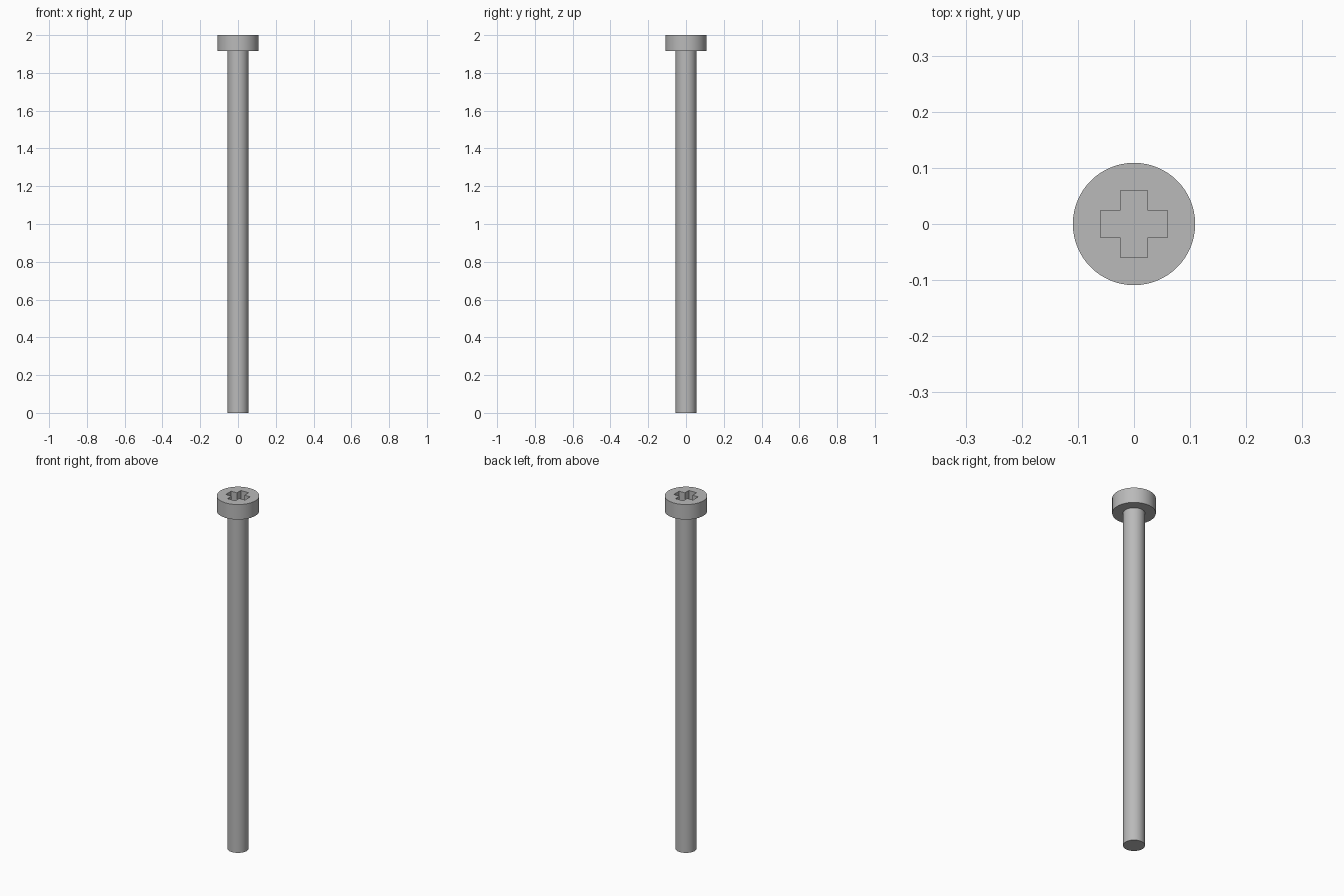
import bpy
import bmesh
import math

default_cube = bpy.data.objects.get("Cube")
if default_cube:
    bpy.data.objects.remove(default_cube, do_unlink=True)

HEIGHT = 2.0
HEAD_BASE = 1.915
HEAD_RADIUS = 0.109
SHAFT_RADIUS = 0.055
ARM_LENGTH = 0.06
ARM_HALF_WIDTH = 0.024
RECESS_DEPTH = 0.05

# Plain steel
steel = bpy.data.materials.new("grey_steel")
steel.use_nodes = True
colour = (0.49, 0.49, 0.49, 1.0)
steel.diffuse_color = colour
steel.node_tree.nodes["Principled BSDF"].inputs["Base Color"].default_value = colour


def cylinder(name, radius, bottom, top):
    bpy.ops.mesh.primitive_cylinder_add(
        vertices=64, radius=radius, depth=top - bottom,
        location=(0, 0, (bottom + top) / 2))
    obj = bpy.context.object
    obj.name = name
    obj.data.materials.append(steel)
    return obj


def cross_prism(name, arm, half, bottom, top):
    bm = bmesh.new()
    outline = []
    for quarter in range(4):
        c, s = round(math.cos(quarter * math.pi / 2)), round(math.sin(quarter * math.pi / 2))
        for x, y in ((arm, -half), (arm, half), (half, half)):
            outline.append(bm.verts.new((c * x - s * y, s * x + c * y, bottom)))
    face = bm.faces.new(outline)
    grown = bmesh.ops.extrude_face_region(bm, geom=[face])["geom"]
    bmesh.ops.translate(bm, vec=(0, 0, top - bottom),
                        verts=[g for g in grown if isinstance(g, bmesh.types.BMVert)])
    bmesh.ops.recalc_face_normals(bm, faces=bm.faces)
    mesh = bpy.data.meshes.new(name)
    bm.to_mesh(mesh)
    bm.free()
    mesh.materials.append(steel)
    obj = bpy.data.objects.new(name, mesh)
    bpy.context.collection.objects.link(obj)
    obj.hide_render = True
    return obj


# Shaft, seated just inside the head
shaft = cylinder("shaft", SHAFT_RADIUS, 0, HEAD_BASE + 0.01)

# Head with a cross-shaped drive recess
head = cylinder("head", HEAD_RADIUS, HEAD_BASE, HEIGHT)
cutter = cross_prism("recess_cutter", ARM_LENGTH, ARM_HALF_WIDTH,
                     HEIGHT - RECESS_DEPTH, HEIGHT + 0.05)
cut = head.modifiers.new("drive_recess", 'BOOLEAN')
cut.operation = 'DIFFERENCE'
cut.solver = 'EXACT'
cut.object = cutter
bpy.context.view_layer.objects.active = head
bpy.ops.object.modifier_apply(modifier=cut.name)
bpy.data.objects.remove(cutter, do_unlink=True)

# Smooth round sides with crisp rims
for part in (shaft, head):
    bpy.ops.object.select_all(action='DESELECT')
    part.select_set(True)
    bpy.context.view_layer.objects.active = part
    bpy.ops.object.shade_smooth_by_angle(angle=math.radians(30))
